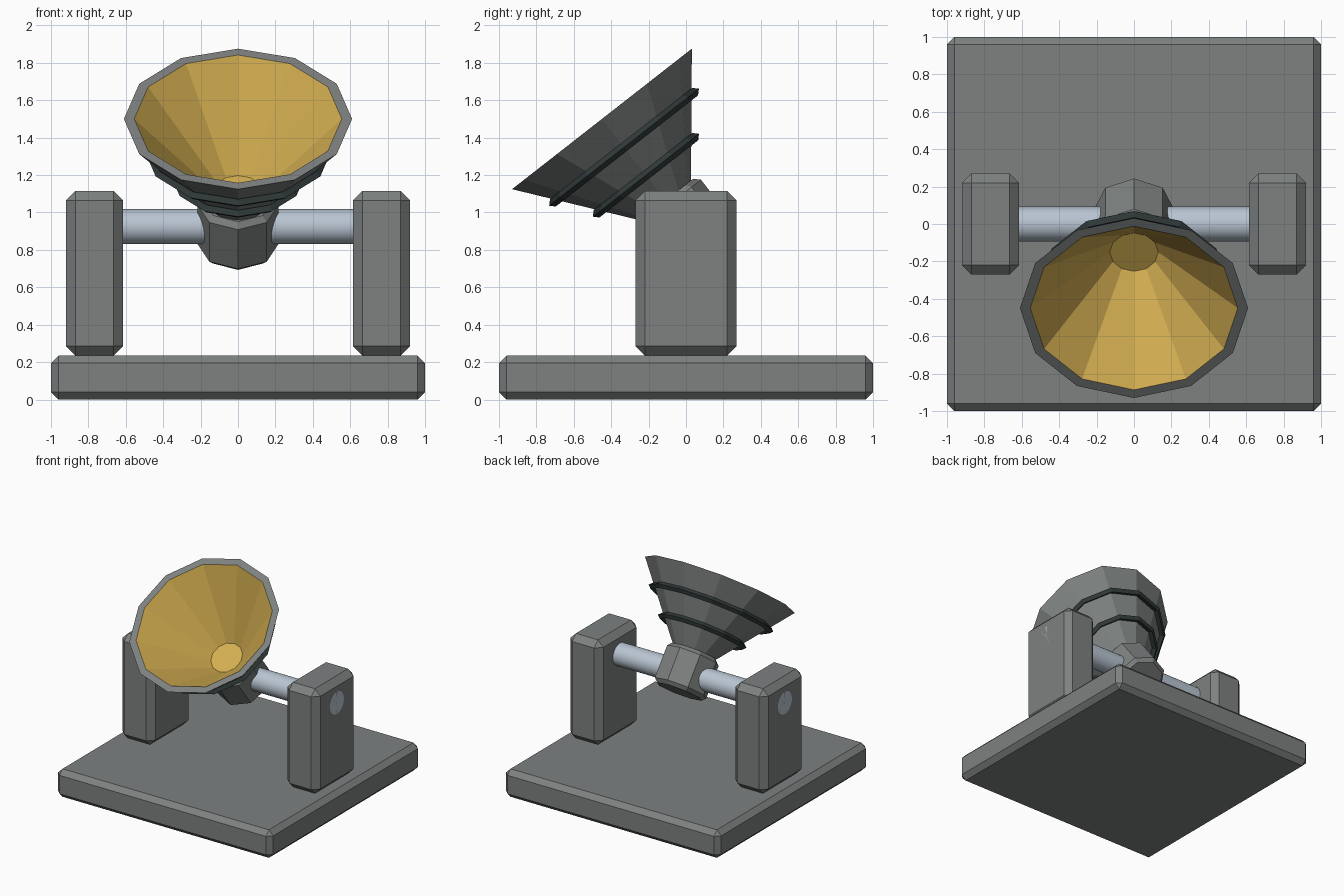
import bpy, bmesh, math
from mathutils import Matrix

if "Cube" in bpy.data.objects:
    bpy.data.objects.remove(bpy.data.objects["Cube"])


def material(name, rgb):
    m = bpy.data.materials.new(name)
    m.diffuse_color = (*rgb, 1)
    m.use_nodes = True
    m.node_tree.nodes["Principled BSDF"].inputs["Base Color"].default_value = m.diffuse_color
    return m


GREY = material("grey metal", (0.205, 0.22, 0.216))
DARK = material("dark rings", (0.03, 0.042, 0.041))
GOLD = material("gold lining", (0.67, 0.435, 0.084))
STEEL = material("pale steel", (0.485, 0.558, 0.645))

PIVOT_Z = 0.925
TILT = Matrix.Translation((0, 0, PIVOT_Z)) @ Matrix.Rotation(math.radians(38), 4, 'X')


def finish(name, bm, mats, matrix=Matrix()):
    bmesh.ops.recalc_face_normals(bm, faces=bm.faces)
    bm.transform(matrix)
    mesh = bpy.data.meshes.new(name)
    bm.to_mesh(mesh)
    bm.free()
    for m in mats:
        mesh.materials.append(m)
    ob = bpy.data.objects.new(name, mesh)
    bpy.context.collection.objects.link(ob)
    return ob


def box(name, lo, hi, chamfer):
    bm = bmesh.new()
    bmesh.ops.create_cube(bm, size=1)
    for v in bm.verts:
        v.co = [a + (b - a) * (c + 0.5) for a, b, c in zip(lo, hi, v.co)]
    bmesh.ops.bevel(bm, geom=bm.edges[:], offset=chamfer, segments=1,
                    affect='EDGES', profile=0.5)
    return finish(name, bm, [GREY])


def lathe(name, profile, sides, mats, matrix=TILT, closed=False, lined_from=None):
    """Turn (radius, height) points about z; spans from lined_from on use the second material."""
    bm = bmesh.new()
    rings = []
    for r, z in profile:
        if r == 0:
            rings.append([bm.verts.new((0, 0, z))] * sides)
        else:
            rings.append([bm.verts.new((r * math.cos(a), r * math.sin(a), z))
                          for a in (math.tau * k / sides for k in range(sides))])
    for i in range(len(rings) if closed else len(rings) - 1):
        a, b = rings[i], rings[(i + 1) % len(rings)]
        for k in range(sides):
            n = (k + 1) % sides
            corners = list(dict.fromkeys((a[k], a[n], b[n], b[k])))
            f = bm.faces.new(corners)
            f.material_index = int(lined_from is not None and i >= lined_from)
    return finish(name, bm, mats, matrix)


# Base plate and two uprights
box("base_plate", (-1, -1, 0), (1, 1, 0.235), 0.04)
for side, x in (("left", -0.7675), ("right", 0.7675)):
    box(side + "_upright", (x - 0.1525, -0.27, 0.235), (x + 0.1525, 0.27, 1.115), 0.05)

# Axle between the uprights
axle = lathe("axle", [(0, -0.92), (0.093, -0.92), (0.093, 0.92), (0, 0.92)], 32, [STEEL],
             Matrix.Translation((0, 0, PIVOT_Z)) @ Matrix.Rotation(math.pi / 2, 4, 'Y'))
bpy.context.view_layer.objects.active = axle
axle.select_set(True)
bpy.ops.object.shade_smooth_by_angle(angle=math.radians(30))

# Tilted hub with chamfered ends
lathe("hub", [(0, -0.148), (0.187, -0.148), (0.217, -0.118), (0.217, 0.148),
              (0.187, 0.178), (0, 0.178)], 8, [GREY])

# Dish: grey shell and rim, gold inside
lathe("dish", [(0, 0.17), (0.167, 0.17), (0.61, 0.73), (0.555, 0.73), (0.13, 0.244), (0, 0.244)],
      12, [GREY, GOLD], lined_from=3)

# Dark diamond-section rings round the dish
for name, r, t in (("upper_ring", 0.483, 0.538), ("lower_ring", 0.335, 0.348)):
    d = 0.025
    lathe(name, [(r + d, t), (r, t + d), (r - d, t), (r, t - d)], 12, [DARK], closed=True)
